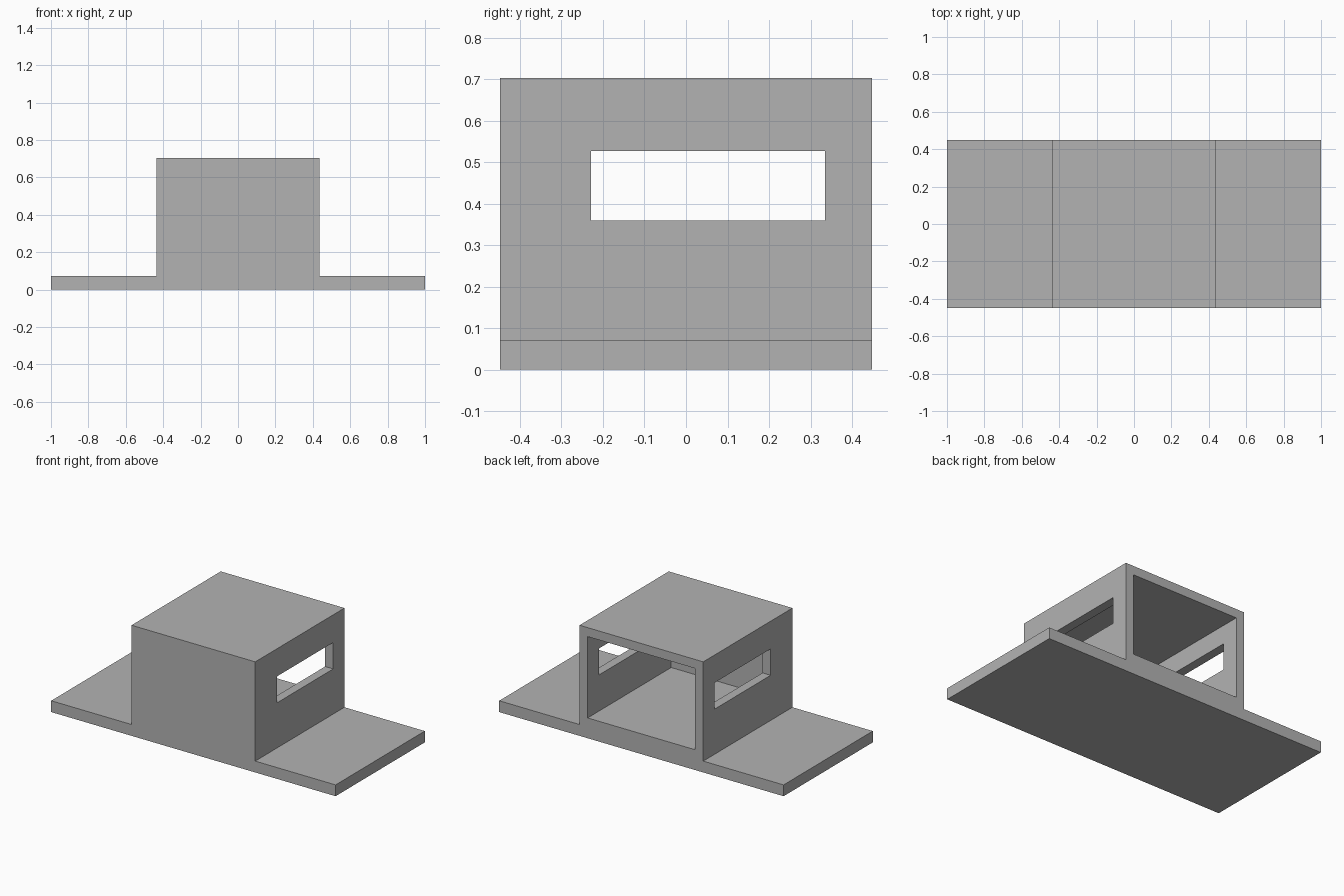
import bpy

if "Cube" in bpy.data.objects:
    bpy.data.objects.remove(bpy.data.objects["Cube"], do_unlink=True)

# Overall sizes
HALF_DEPTH = 0.448
BASE_TOP = 0.072
CABIN_HALF = 0.435
CABIN_TOP = 0.703
WALL = 0.057

grey = bpy.data.materials.new("plain grey")
grey.use_nodes = True
colour = (0.45, 0.45, 0.45, 1)
grey.diffuse_color = colour
grey.node_tree.nodes["Principled BSDF"].inputs["Base Color"].default_value = colour


def box(name, low, high):
    """Axis-aligned box between two corners."""
    centre = [(a + b) / 2 for a, b in zip(low, high)]
    bpy.ops.mesh.primitive_cube_add(size=1, location=centre)
    obj = bpy.context.object
    obj.name = name
    obj.scale = [b - a for a, b in zip(low, high)]
    bpy.ops.object.transform_apply(location=True, rotation=False, scale=True)
    obj.data.materials.append(grey)
    return obj


def cut(target, cutter):
    """Subtract a box from a part, then discard the box."""
    cutter.hide_render = True
    mod = target.modifiers.new("cut", "BOOLEAN")
    mod.operation = "DIFFERENCE"
    mod.solver = "EXACT"
    mod.object = cutter
    bpy.context.view_layer.objects.active = target
    bpy.ops.object.modifier_apply(modifier=mod.name)
    bpy.data.objects.remove(cutter, do_unlink=True)


# Wide flat base slab
box("base_slab", (-1, -HALF_DEPTH, 0), (1, HALF_DEPTH, BASE_TOP))

# Cabin block standing on the slab
cabin = box("cabin", (-CABIN_HALF, -HALF_DEPTH, BASE_TOP),
            (CABIN_HALF, HALF_DEPTH, CABIN_TOP))

# Hollow room, open at the back, with raised floor
room_half = CABIN_HALF - WALL
cut(cabin, box("room_cutter", (-room_half, WALL - HALF_DEPTH, BASE_TOP + WALL),
               (room_half, HALF_DEPTH + 0.1, CABIN_TOP - WALL)))

# Side windows through both walls
cut(cabin, box("window_cutter", (-0.6, -0.229, 0.359), (0.6, 0.335, 0.527)))
